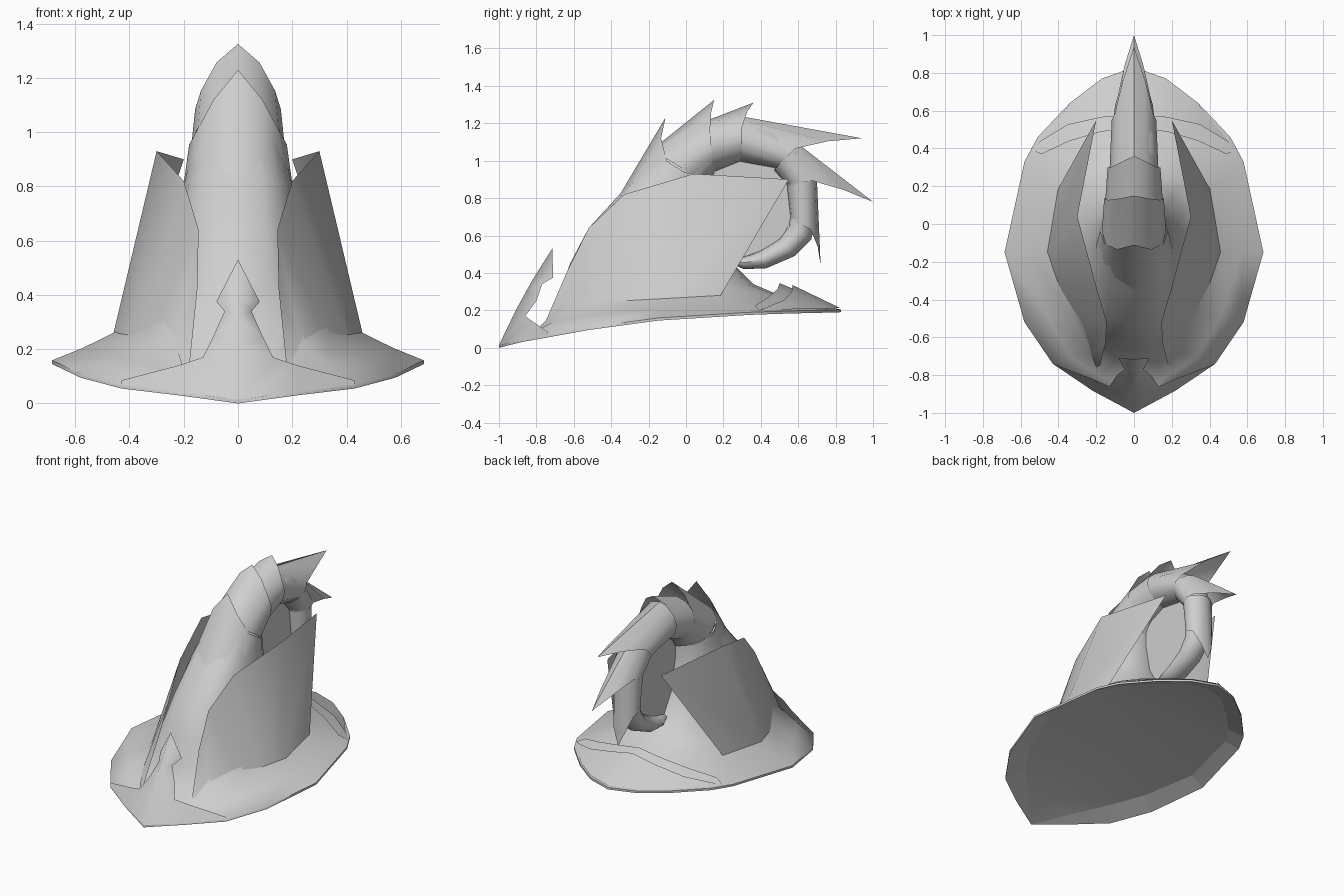
import bpy, bmesh, math
from mathutils import Vector

cube = bpy.data.objects.get("Cube")
if cube:
    bpy.data.objects.remove(cube)

grey = bpy.data.materials.new("plain_grey")
grey.use_nodes = True
grey.diffuse_color = (0.62, 0.62, 0.62, 1)
grey.node_tree.nodes["Principled BSDF"].inputs["Base Color"].default_value = (0.62, 0.62, 0.62, 1)


def finish(name, bm, mirror=False, angle=40):
    mesh = bpy.data.meshes.new(name)
    bm.to_mesh(mesh)
    bm.free()
    obj = bpy.data.objects.new(name, mesh)
    bpy.context.collection.objects.link(obj)
    mesh.materials.append(grey)
    if mirror:
        obj.modifiers.new("mirror", 'MIRROR')
    bpy.ops.object.select_all(action='DESELECT')
    obj.select_set(True)
    bpy.context.view_layer.objects.active = obj
    bpy.ops.object.shade_smooth_by_angle(angle=math.radians(angle))


def loft(name, rings, cap=False, angle=40):
    """Skin a list of closed rings with equal point counts."""
    bm = bmesh.new()
    rows = [[bm.verts.new(p) for p in ring] for ring in rings]
    n = len(rows[0])
    for a, b in zip(rows, rows[1:]):
        for i in range(n):
            j = (i + 1) % n
            bm.faces.new((a[i], a[j], b[j], b[i]))
    if cap:
        bm.faces.new(rows[-1])
    bmesh.ops.recalc_face_normals(bm, faces=bm.faces)
    finish(name, bm, angle=angle)


def strip(name, first, second, angle=40):
    """Sheet between two edges, mirrored across the middle."""
    bm = bmesh.new()
    a = [bm.verts.new(p) for p in first]
    b = [bm.verts.new(p) for p in second]
    for i in range(len(a) - 1):
        bm.faces.new((a[i], a[i + 1], b[i + 1], b[i]))
    bmesh.ops.remove_doubles(bm, verts=bm.verts, dist=0.001)
    finish(name, bm, True, angle)


def oval(outer, inner, w, n=12, power=1.0):
    """Cross-section spanning two (y, z) points, with half width w."""
    o, i = Vector((0, *outer)), Vector((0, *inner))
    mid, ring = (o + i) / 2, []
    for k in range(n):
        t = 2 * math.pi * k / n
        c, s = math.cos(t), math.sin(t)
        x = w * math.copysign(abs(s) ** power, s)
        ring.append(mid + (o - mid) * c + Vector((x, 0, 0)))
    return ring


def both_sides(half, lift=0.0):
    """Full ring from the half outline running front to back."""
    full = half + [(-x, y, z) for x, y, z in half[-2:0:-1]]
    return [Vector((x, y, z + lift)) for x, y, z in full]


# Brim rim and the line where the brim turns up into the crown
rim = [(0, -1, 0), (.22, -.88, .03), (.43, -.74, .055), (.58, -.52, .095),
       (.685, -.15, .145), (.58, .33, .175), (.51, .46, .18),
       (.34, .64, .185), (.17, .77, .188), (0, .83, .19)]
foot = [(0, -.74, .12), (.12, -.74, .13), (.23, -.68, .22), (.34, -.46, .25),
        (.46, -.15, .26), (.41, .18, .275), (.36, .31, .28),
        (.25, .42, .28), (.13, .48, .28), (0, .5, .28)]

# Brim and crown in one skin, narrowing toward the horn
crown = [((-.67, .31), (.36, .34), .35),
         ((-.62, .45), (.25, .45), .28), ((-.52, .64), (.16, .6), .23),
         ((-.355, .82), (.12, .8), .2), ((-.2, 1.0), (.12, .9), .165)]
outer, inner = both_sides(rim, .014), both_sides(foot)
slope = [o.lerp(i, .5) - Vector((0, 0, .005)) for o, i in zip(outer, inner)]
loft("brim_and_crown", [both_sides(rim), outer, slope, inner]
     + [oval(o, i, w, 18, .72) for o, i, w in crown], True, 60)

# Hollow underside: a steep lip inside the rim and a shallow ceiling
lip = [(0, -1, 0), (.17, -.83, .06), (.35, -.64, .115), (.47, -.45, .145),
       (.58, -.13, .185), (.5, .29, .215), (.43, .41, .22),
       (.28, .56, .22), (.14, .68, .22), (0, .73, .22)]
strip("underside_lip", lip, rim, 5)
strip("underside", [(0, y, z + .03 * min(1, 2 * x)) for x, y, z in lip], lip)

# Horn core curling back, down and forward to a tip
horn = [((-.2, 1.0), (.12, .88), .16), ((.1, 1.19), (.16, .95), .145),
        ((.3, 1.22), (.3, 1.01), .125), ((.48, 1.17), (.42, 1.0), .115),
        ((.61, 1.07), (.5, .96), .105), ((.69, .9), (.54, .87), .095),
        ((.7, .72), (.565, .75), .085), ((.67, .58), (.55, .65), .08),
        ((.58, .49), (.5, .58), .075), ((.43, .425), (.4, .52), .07),
        ((.31, .42), (.32, .49), .06), ((.24, .45), (.25, .475), .03)]
loft("horn", [oval(*h) for h in horn], True)

# Overlapping horn scales, each with a pointed outer lip
scales = [
    ((-.365, .8), (.11, .78), .203, (-.17, 1.04), (.1, .87), .18, (-.11, 1.23)),
    ((-.18, 1.06), (.1, .88), .17, (.12, 1.22), (.15, .95), .158, (.15, 1.325)),
    ((.1, 1.21), (.15, .94), .152, (.3, 1.24), (.3, 1.0), .14, (.36, 1.31)),
    ((.28, 1.24), (.26, 1.0), .13, (.62, 1.1), (.48, .96), .118, (.94, 1.12)),
    ((.6, 1.09), (.47, .95), .11, (.72, .9), (.54, .87), .1, (1.0, .78)),
    ((.7, .9), (.54, .86), .098, (.7, .62), (.56, .68), .088, (.72, .44))]
for k, (o0, i0, w0, o1, i1, w1, tip) in enumerate(scales):
    start, end = oval(o0, i0, w0), oval(o1, i1, w1)
    end[0] = Vector((0, *tip))
    for j in (1, -1):
        end[j] = end[j].lerp(Vector((end[j].x, *tip)), .45)
    loft(f"horn_scale_{k + 1}", [start, end], angle=50)

# Flat web filling the curl of the horn
web = [(.1, .88), (.2, .98), (.36, 1.03), (.5, .98), (.57, .86), (.58, .72),
       (.52, .6), (.41, .5), (.28, .46), (.2, .46), (.12, .65)]
loft("horn_web", [[(x, y, z) for y, z in web] for x in (-.004, .004)], True, 30)
bm = bmesh.new()
bm.faces.new([bm.verts.new((-.004, y, z)) for y, z in web])
finish("horn_web_back", bm)

# Tall side flaps standing on the brim
flap_base = [(.2, -.76, .12), (.23, -.68, .215), (.32, -.48, .245),
             (.4, -.32, .25), (.46, -.15, .255), (.405, .18, .27)]
flap_top = [(.18, -.75, .13), (.15, -.63, .42), (.145, -.52, .64),
            (.2, -.33, .82), (.3, .04, .93), (.2, .55, .9)]
strip("side_flaps", flap_base, flap_top, 60)

# Upturned barbed prow on the front of the brim
prow_edge = [(.43, -.74, .085), (.22, -.82, .14), (.13, -.86, .17), (.09, -.8, .25),
             (.05, -.77, .34), (.08, -.71, .375), (0, -.715, .53)]
prow_ridge = [(.43, -.74, .07), (.22, -.882, .045), (0, -1, .014), (0, -.91, .2),
              (0, -.85, .31), (0, -.81, .38), (0, -.715, .53)]
strip("prow", prow_edge, prow_ridge, 60)

# Two overlapping plates at the back of the brim
plate_rim = [(0, .825, .212), (.17, .765, .21), (.34, .635, .208), (.54, .39, .2)]
strip("back_plate_lower",
      [(0, .5, .345), (.17, .49, .315), (.34, .44, .27), (.49, .37, .225)], plate_rim)
strip("back_plate_upper",
      [(0, .57, .335), (.17, .565, .3), (.35, .525, .255), (.49, .44, .22)], plate_rim)
